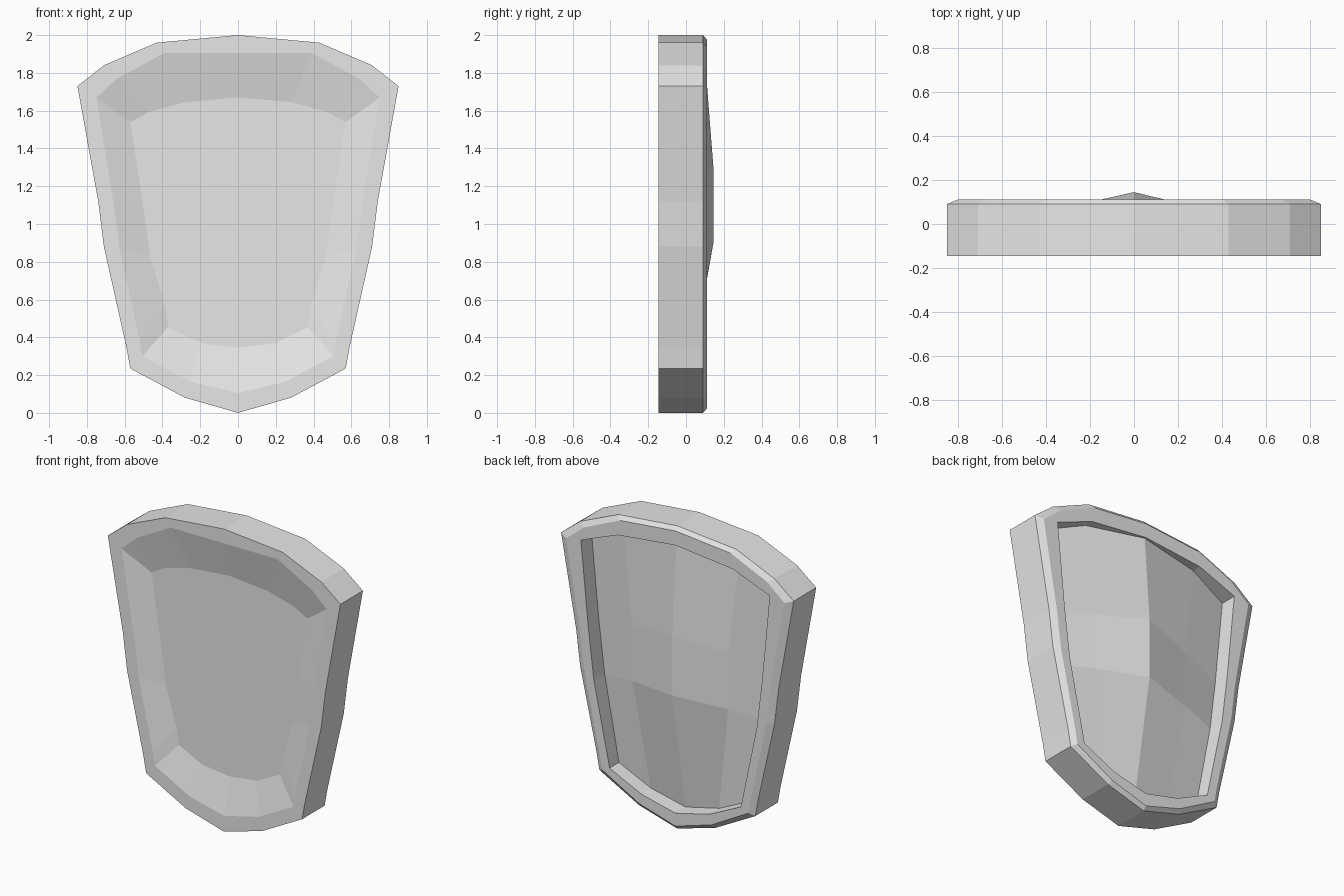
import bpy
import bmesh

default_cube = bpy.data.objects.get("Cube")
if default_cube:
    bpy.data.objects.remove(default_cube, do_unlink=True)

steel = bpy.data.materials.new("light_grey")
steel.use_nodes = True
steel.diffuse_color = (0.8, 0.8, 0.8, 1)
steel.node_tree.nodes["Principled BSDF"].inputs["Base Color"].default_value = steel.diffuse_color


def finish(name, bm):
    """Turn a bmesh into a flat shaded, coloured object."""
    bmesh.ops.recalc_face_normals(bm, faces=bm.faces)
    mesh = bpy.data.meshes.new(name)
    bm.to_mesh(mesh)
    bm.free()
    mesh.materials.append(steel)
    obj = bpy.data.objects.new(name, mesh)
    bpy.context.collection.objects.link(obj)
    return obj


def ring(bm, half, y, scale_x=1.0, scale_z=1.0):
    """Closed loop from a half outline (top centre to bottom centre), mirrored in x."""
    outline = half + [(-x, z) for x, z in half[-2:0:-1]]
    return [bm.verts.new((x * scale_x, y, 1 + (z - 1) * scale_z)) for x, z in outline]


def bridge(bm, first, second):
    count = len(first)
    for i in range(count):
        j = (i + 1) % count
        bm.faces.new((first[i], first[j], second[j], second[i]))


# Half outlines as (x, z), running from top centre to bottom centre
outer = [(0, 2), (.43, 1.96), (.71, 1.84), (.85, 1.73), (.74, 1.12),
         (.71, .88), (.59, .345), (.57, .235), (.28, .08), (0, 0)]
front_lip = [(0, 1.905), (.39, 1.905), (.64, 1.77), (.75, 1.67), (.66, 1.12),
             (.625, .86), (.52, .38), (.505, .3), (.25, .165), (0, .105)]
front_floor = [(0, 1.67), (.28, 1.645), (.47, 1.595), (.57, 1.54), (.505, 1.12),
               (.465, .83), (.385, .56), (.37, .455), (.2, .37), (0, .345)]
back_lip = [(0, 1.88), (.42, 1.835), (.57, 1.777), (.69, 1.73), (.635, 1.16),
            (.595, .83), (.49, .33), (.48, .28), (.25, .17), (0, .11)]

# Shield body: sunken front, thick rim, bevelled back edge and back recess
bm = bmesh.new()
loops = [
    ring(bm, front_floor, -.09),
    ring(bm, front_lip, -.145),
    ring(bm, outer, -.145),
    ring(bm, outer, .09),
    ring(bm, outer, .112, scale_x=.94, scale_z=.975),
    ring(bm, back_lip, .112),
    ring(bm, back_lip, -.01),
]
for first, second in zip(loops, loops[1:]):
    bridge(bm, first, second)
bm.faces.new(loops[0])
bm.faces.new(loops[-1])
finish("shield_body", bm)

# Domed back panel: rows of (x, y, z) from the centre ridge out to the recess wall
rows = [
    [(0, .1, 1.88), (.42, .05, 1.835), (.69, 0, 1.73)],
    [(0, .145, 1.3), (.35, .06, 1.24), (.635, 0, 1.16)],
    [(0, .145, .9), (.35, .06, .87), (.595, 0, .83)],
    [(0, .005, .11), (.25, .01, .17), (.48, .015, .28)],
]
bm = bmesh.new()
grid = []
for row in rows:
    full = [(-x, y, z) for x, y, z in row[:0:-1]] + row
    grid.append([bm.verts.new(point) for point in full])
for upper, lower in zip(grid, grid[1:]):
    for i in range(len(upper) - 1):
        bm.faces.new((upper[i], upper[i + 1], lower[i + 1], lower[i]))
panel = finish("back_panel", bm)

# Make the open panel face backwards
if sum(face.normal.y for face in panel.data.polygons) < 0:
    panel.data.flip_normals()
